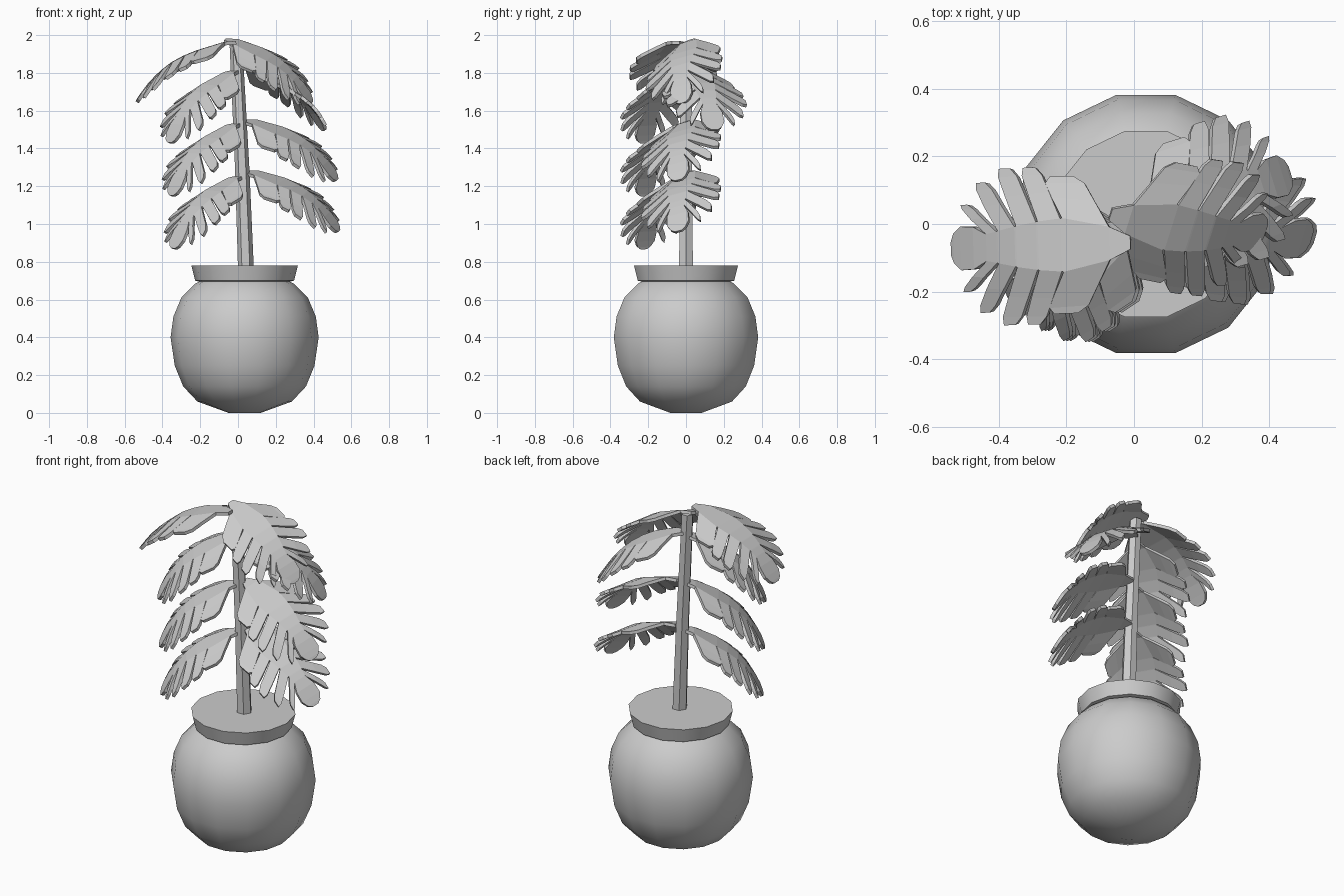
import bpy, bmesh, math
from math import sin, cos, radians
from mathutils import Matrix, Vector

if "Cube" in bpy.data.objects:
    bpy.data.objects.remove(bpy.data.objects["Cube"])


def make_mesh(name, bm):
    me = bpy.data.meshes.new(name)
    bm.to_mesh(me)
    bm.free()
    return me


def link(name, me):
    ob = bpy.data.objects.new(name, me)
    bpy.context.collection.objects.link(ob)
    return ob


def loft(name, rings, sides, phase=0.0):
    """Capped stack of horizontal rings given as (x, radius, z)."""
    bm = bmesh.new()
    loops = [[bm.verts.new((x + r * cos(phase + math.tau * i / sides),
                            r * sin(phase + math.tau * i / sides), z))
              for i in range(sides)] for x, r, z in rings]
    for a, b in zip(loops, loops[1:]):
        for i in range(sides):
            j = (i + 1) % sides
            bm.faces.new((a[i], a[j], b[j], b[i]))
    bm.faces.new(loops[0][::-1])
    bm.faces.new(loops[-1])
    return link(name, make_mesh(name, bm))


# Pot: round body, narrow neck and flared rim with a flat soil top
CX = 0.035
profile = [(.085, .0), (.25, .06), (.325, .14), (.37, .25), (.392, .40), (.377, .51),
           (.335, .61), (.26, .685), (.24, .695), (.262, .70), (.282, .78)]
pot = loft("pot", [(CX, r, z) for r, z in profile], 14)
bpy.context.view_layer.objects.active = pot
pot.select_set(True)
bpy.ops.object.shade_smooth_by_angle(angle=radians(30))

# Leaning stem
loft("stem", [(.042, .042, .76), (.022, .038, 1.3), (-.01, .034, 1.94)], 6)

# Leaf: arched core strip with forward-swept finger lobes on both sides
LENGTH = 0.62


def bend(u):
    return radians(-8 + 58 * u / LENGTH)


def point(u, v):
    """Flat leaf coordinates to the arched and drooping surface."""
    x = z = 0.0
    n = 20
    for i in range(n):
        a = bend((i + .5) / n * u)
        x += cos(a) * u / n
        z -= sin(a) * u / n
    a = bend(u)
    droop = max(.2, .5 - .7 * u)          # strong near the base, slight outside
    d = -droop * max(0, abs(v) - .06)
    return Vector((x + d * sin(a), v * .95, z + d * cos(a)))


# root start, root end, tip start, tip end, tip half-span
lobes = [(.06, .20, .16, .27, .205), (.205, .275, .295, .355, .235),
         (.28, .345, .38, .44, .235), (.35, .41, .47, .53, .195),
         (.415, .455, .54, .59, .13)]
width_keys = [(0, .02), (.06, .05), (.20, .08), (.30, .07), (.40, .05), (.455, .04),
              (.51, .064), (.57, .066), (.605, .045), (.62, .02)]


def core_width(u):
    for (a, wa), (b, wb) in zip(width_keys, width_keys[1:]):
        if u <= b:
            return wa + (wb - wa) * (u - a) / (b - a)
    return width_keys[-1][1]


def strip(bm, rows):
    rows = [[bm.verts.new(point(*p)) for p in row] for row in rows]
    for a, b in zip(rows, rows[1:]):
        bm.faces.new((a[0], a[1], b[1], b[0]))


bm = bmesh.new()
stations = sorted({0, .51, .57, .605, .62} | {u for l in lobes for u in l[:2]})
strip(bm, [((u, -core_width(u)), (u, core_width(u))) for u in stations])
for r0, r1, e0, e1, ve in lobes:
    for s in (1, -1):
        rows = []
        for t, pinch in ((0, 0), (.5, -.04), (.85, -.05), (1, .15)):
            a, b = r0 + (e0 - r0) * t, r1 + (e1 - r1) * t
            w = (b - a) * pinch
            va = core_width(r0) * (1 - t) + ve * t
            vb = core_width(r1) * (1 - t) + ve * t
            rows.append(((a + w, s * va), (b - w, s * vb)))
        strip(bm, rows)
bmesh.ops.remove_doubles(bm, verts=bm.verts, dist=1e-4)
bmesh.ops.recalc_face_normals(bm, faces=bm.faces)
leaf_mesh = make_mesh("leaf", bm)

# Leaves around the stem: base, heading, pitch, roll, scale
leaves = [
    ((-.01, -.055, 1.96), 182, 10, 0, 1.03),
    ((-.07, .03, 1.97), -13, 16, 16, .95),
    ((.0, .01, 1.83), 17, 14, 0, .98),
    ((.03, .02, 1.54), -13, 12, 15, .98),
    ((.04, .02, 1.27), -13, 12, 15, .98),
    ((.0, .0, 1.81), 214, 21, -3, .96),
    ((.01, .0, 1.53), 214, 21, -3, .96),
    ((.02, .0, 1.25), 214, 21, -3, .96),
]
for i, (base, heading, pitch, roll, size) in enumerate(leaves):
    ob = link(f"leaf_{i + 1}", leaf_mesh)
    ob.matrix_world = (Matrix.Translation(base)
                       @ Matrix.Rotation(radians(heading), 4, 'Z')
                       @ Matrix.Rotation(radians(pitch), 4, 'Y')
                       @ Matrix.Rotation(radians(roll), 4, 'X')
                       @ Matrix.Scale(size, 4))
    mod = ob.modifiers.new("thickness", 'SOLIDIFY')
    mod.thickness = 0.018
    mod.offset = 0
